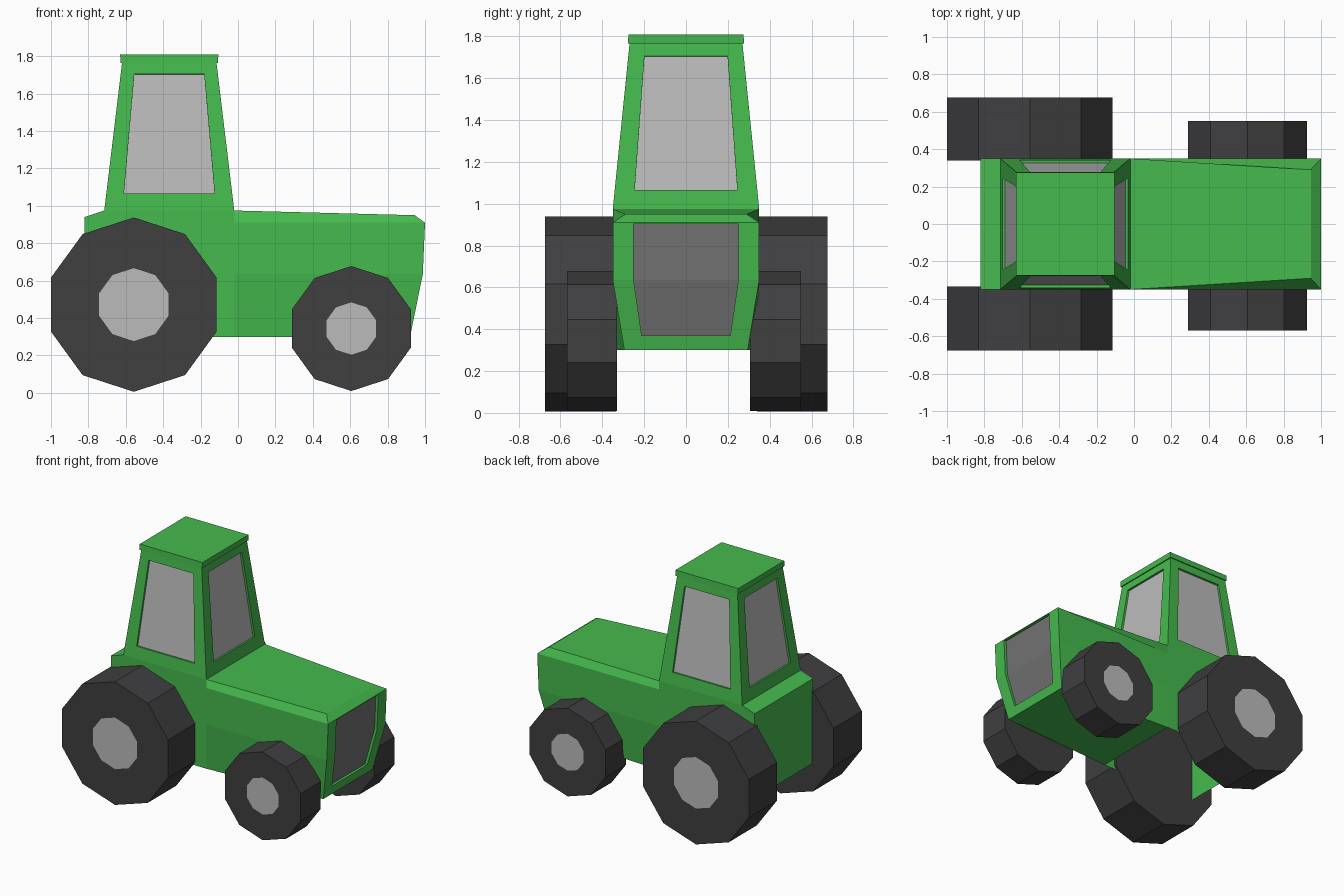
import bpy, bmesh, math
from mathutils import Vector

if "Cube" in bpy.data.objects:
    bpy.data.objects.remove(bpy.data.objects["Cube"])


def material(name, r, g, b):
    m = bpy.data.materials.new(name)
    m.diffuse_color = (r, g, b, 1)
    m.use_nodes = True
    m.node_tree.nodes["Principled BSDF"].inputs["Base Color"].default_value = m.diffuse_color
    return m


GREEN = material("green paint", 0.06, 0.49, 0.075)
RUBBER = material("rubber", 0.05, 0.05, 0.053)
GLASS = material("light grey", 0.5, 0.5, 0.5)
GRILLE = material("dark grey", 0.17, 0.17, 0.17)


def finish(name, bm, *mats):
    bmesh.ops.recalc_face_normals(bm, faces=bm.faces[:])
    mesh = bpy.data.meshes.new(name)
    bm.to_mesh(mesh)
    bm.free()
    for m in mats:
        mesh.materials.append(m)
    bpy.context.collection.objects.link(bpy.data.objects.new(name, mesh))


def bridge(bm, a, b, closed=True):
    """Quads between two rows of vertices."""
    n = len(a)
    return [bm.faces.new((a[i], a[(i + 1) % n], b[(i + 1) % n], b[i]))
            for i in range(n if closed else n - 1)]


def ring(bm, points):
    return [bm.verts.new(p) for p in points]


def rect(x0, x1, y, z):
    return [(x0, -y, z), (x1, -y, z), (x1, y, z), (x0, y, z)]


# Body: half sections (bottom, belt, shoulder, top) lofted from rear to nose
def section(x, top):
    return [(x, .35, .30), (x, .35, .635), (x, .35, .91), (x, .35, top)]


bm = bmesh.new()
nose = [(.92, .295, .30), (.988, .35, .635), (1.0, .35, .91), (.945, .29, .95)]
sections = [section(-.82, .94), section(-.715, .975), section(-.02, .975), nose]
rows = [ring(bm, s + [(x, -y, z) for x, y, z in reversed(s)]) for s in sections]
for a, b in zip(rows, rows[1:]):
    bridge(bm, a, b, closed=False)
bm.faces.new(rows[0])                                                   # rear wall
bm.faces.new((rows[2][0], rows[3][0], rows[3][7], rows[2][7]))          # belly pan
r = rows[3]
bm.faces.new((r[2], r[3], r[4], r[5]))                                  # nose bevel

# Grille: framed, recessed panel in the nose
outer = [r[0], r[1], r[2], r[5], r[6], r[7]]
half = [(.934, .212, .37), (.988, .25, .635), (.9995, .25, .904)]
panel = half + [(x, -y, z) for x, y, z in reversed(half)]
lip = ring(bm, panel)
back = ring(bm, [(x - .02, y, z) for x, y, z in panel])
bridge(bm, outer, lip)
bridge(bm, lip, back)
for i, j, k, l in ((0, 1, 4, 5), (1, 2, 3, 4)):
    bm.faces.new((back[i], back[j], back[k], back[l])).material_index = 1
finish("body", bm, GREEN, GRILLE)

# Cab: tapered walls, each with a recessed window
bm = bmesh.new()
low = ring(bm, rect(-.715, -.02, .35, .975))
high = ring(bm, rect(-.62, -.115, .27, 1.765))
walls = []
for i in range(4):
    j = (i + 1) % 4
    walls.append((low[i], low[j], high[j], high[i]))
for wall in walls:
    b0, b1, t1, t0 = (v.co for v in wall)
    normal = (b1 - b0).cross(t0 - b0).normalized()
    pts = [b0.lerp(b1, u).lerp(t0.lerp(t1, u), v)
           for u, v in ((.14, .114), (.86, .114), (.86, .924), (.14, .924))]
    lip = ring(bm, pts)
    pane = ring(bm, [p - normal * .015 for p in pts])
    bridge(bm, wall, lip)
    bridge(bm, lip, pane)
    bm.faces.new(pane).material_index = 1
finish("cab", bm, GREEN, GLASS)

# Roof slab
bm = bmesh.new()
low = ring(bm, rect(-.628, -.107, .278, 1.765))
high = ring(bm, rect(-.63, -.105, .275, 1.808))
bridge(bm, low, high)
bm.faces.new(low)
bm.faces.new(high)
finish("roof", bm, GREEN)


# Wheels: ten-sided, hub disc flush in the outer face
def wheel(name, x, z, radius, hub, y_in, y_out):
    def circle(rad, y):
        return ring(bm, [(x + rad * math.sin(i * math.tau / 10), y,
                          z + rad * math.cos(i * math.tau / 10)) for i in range(10)])
    bm = bmesh.new()
    inner, outer, disc = circle(radius, y_in), circle(radius, y_out), circle(hub, y_out)
    bridge(bm, inner, outer)
    bridge(bm, outer, disc)
    bm.faces.new(inner)
    bm.faces.new(disc).material_index = 1
    finish(name, bm, RUBBER, GLASS)


wheel("rear_wheel_right", -.557, .472, .466, .195, -.335, -.675)
wheel("rear_wheel_left", -.557, .472, .466, .195, .34, .677)
wheel("front_wheel_right", .606, .344, .334, .14, -.33, -.57)
wheel("front_wheel_left", .606, .344, .334, .14, .305, .55)
